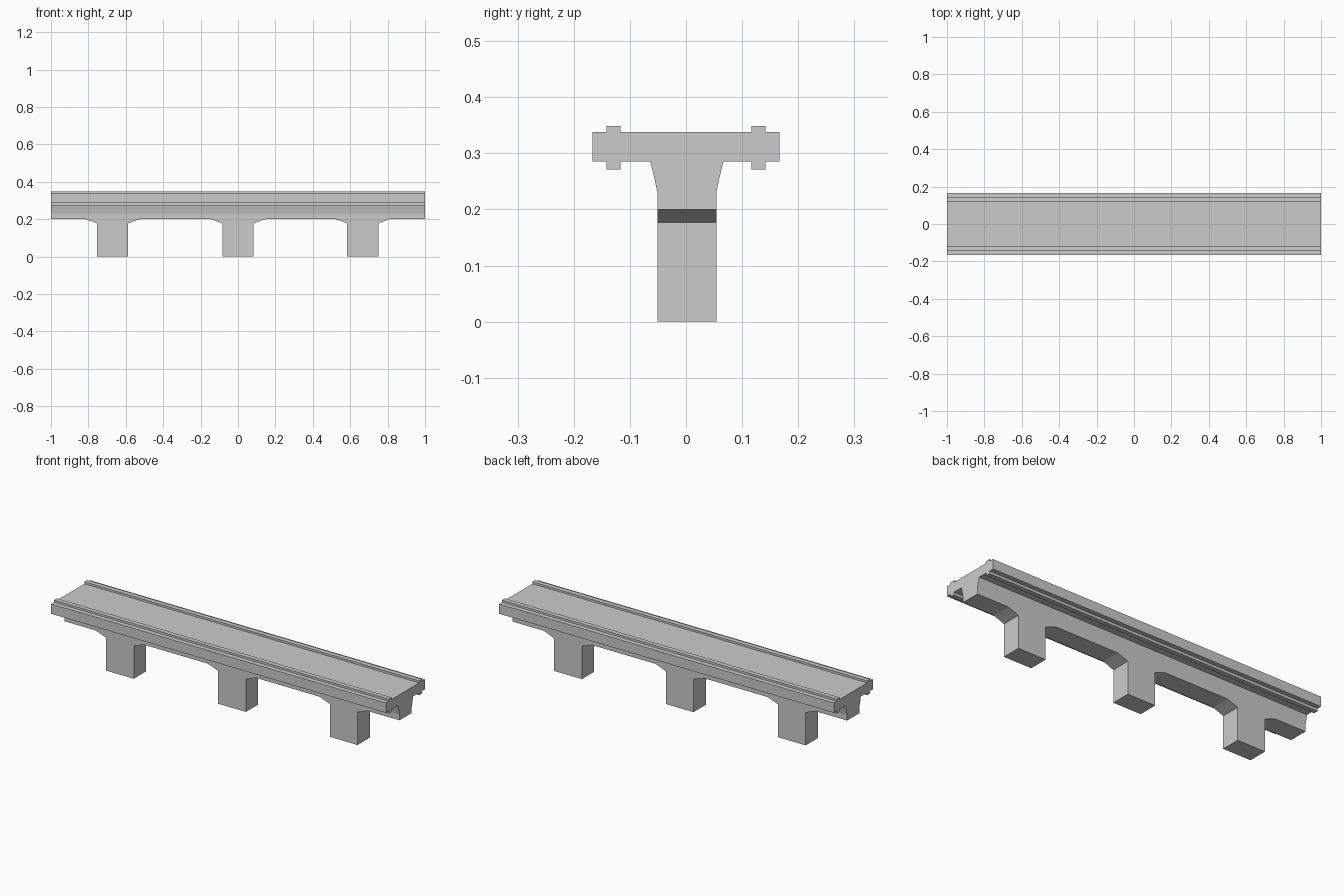
import bpy, bmesh
from mathutils import Vector

if "Cube" in bpy.data.objects:
    bpy.data.objects.remove(bpy.data.objects["Cube"])


def extrude(name, points, start, offset):
    """Closed prism: 3D outline moved to start and swept by offset."""
    bm = bmesh.new()
    face = bm.faces.new([bm.verts.new(Vector(p) + Vector(start)) for p in points])
    swept = bmesh.ops.extrude_face_region(bm, geom=[face], use_keep_orig=True)
    verts = [v for v in swept["geom"] if isinstance(v, bmesh.types.BMVert)]
    bmesh.ops.translate(bm, verts=verts, vec=offset)
    bmesh.ops.recalc_face_normals(bm, faces=bm.faces)
    mesh = bpy.data.meshes.new(name)
    bm.to_mesh(mesh)
    bm.free()
    obj = bpy.data.objects.new(name, mesh)
    bpy.context.collection.objects.link(obj)
    return obj


def mirrored(half):
    """Complete a right-hand half profile with its mirror image."""
    return half + [(-a, z) for a, z in reversed(half)]


# Deck slab with kerbs above and ribs below, as one cross-section
deck_half = [(0.117, 0.285), (0.117, 0.271), (0.142, 0.271), (0.142, 0.285),
             (0.167, 0.285), (0.167, 0.338), (0.142, 0.338), (0.142, 0.349),
             (0.117, 0.349), (0.117, 0.338)]
extrude("deck", [(0, y, z) for y, z in mirrored(deck_half)], (-1, 0, 0), (2, 0, 0))

# Girder flaring out to meet the deck
girder_half = [(0.0525, 0.2), (0.0525, 0.23), (0.058, 0.256), (0.065, 0.285)]
extrude("girder", [(0, y, z) for y, z in mirrored(girder_half)],
        (-1, 0.0015, 0), (2, 0, 0))

# Piers with haunched heads under the girder
pier_half = [(0.083, 0), (0.083, 0.177), (0.125, 0.193), (0.145, 0.2)]
for label, x in (("left", -0.67), ("middle", 0), ("right", 0.667)):
    extrude(f"pier_{label}", [(a, 0, z) for a, z in mirrored(pier_half)],
            (x, -0.051, 0), (0, 0.105, 0))
